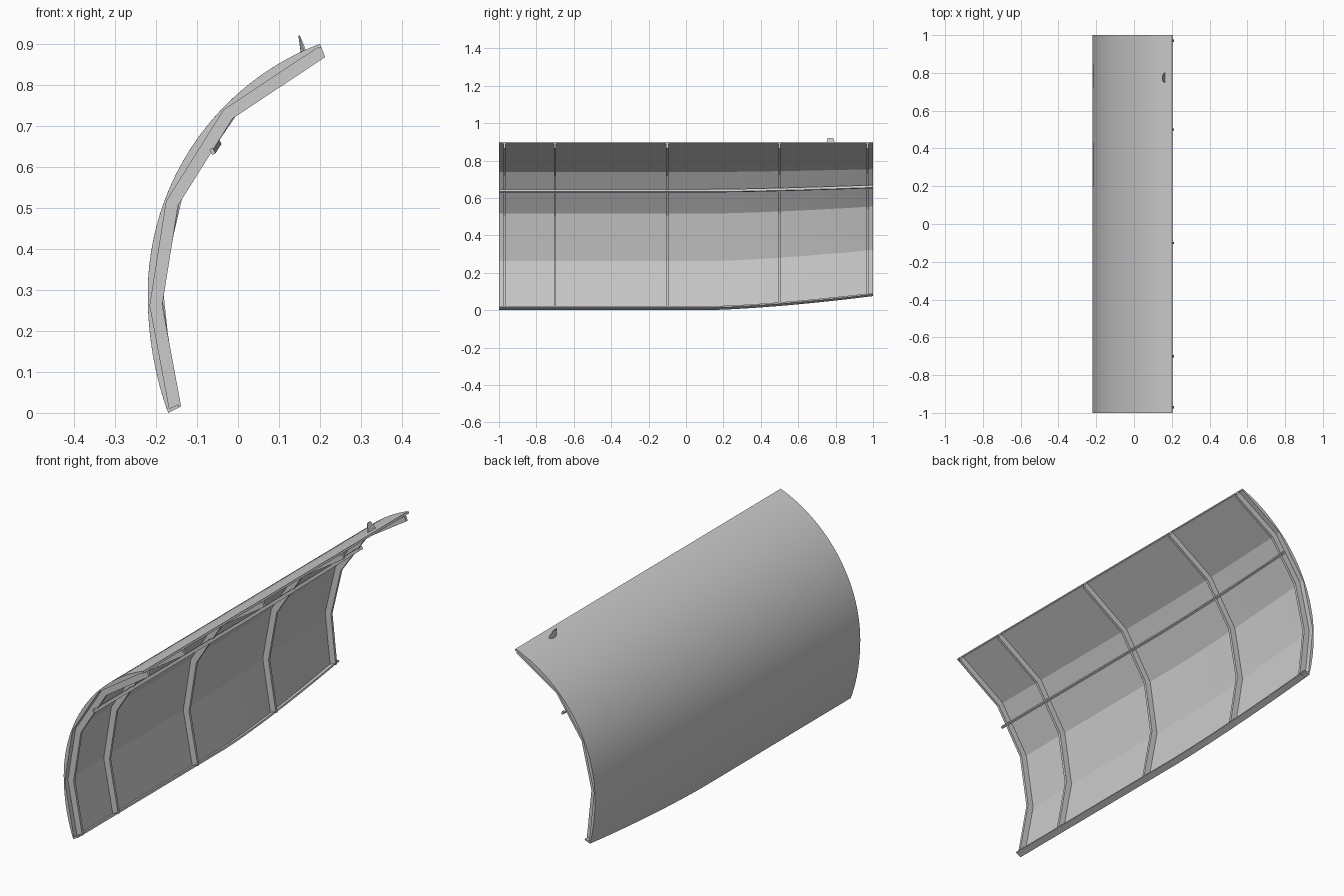
import bpy, bmesh, math

if "Cube" in bpy.data.objects:
    bpy.data.objects.remove(bpy.data.objects["Cube"])

R, CX, CZ = 0.653, 0.433, 0.29
TOP = math.asin((0.90 - CZ) / R)
KNOTS = [0, 0.25, 0.49, 0.735, 1]      # facet breaks of the inner liner


def bottom_z(y):
    return 0.075 * (max(0, y - 0.1) / 0.9) ** 1.5


def section(y, f, inset=0.0):
    """Point on the curved section at station y, fraction f from bottom to top."""
    a0 = math.asin((bottom_z(y) - CZ) / R)
    a = a0 + (TOP - a0) * f
    z = CZ + R * math.sin(a)
    x = CX - R * math.cos(a)
    if z < CZ:
        x -= 0.018 * ((CZ - z) / CZ) ** 2
    return (x + inset * math.cos(a), y, z - inset * math.sin(a))


def loft(name, rings, smooth=None):
    bm = bmesh.new()
    vs = [[bm.verts.new(p) for p in r] for r in rings]
    n = len(rings[0])
    for a, b in zip(vs, vs[1:]):
        for i in range(n):
            j = (i + 1) % n
            bm.faces.new((a[i], a[j], b[j], b[i]))
    bm.faces.new(vs[0])
    bm.faces.new(vs[-1])
    bmesh.ops.recalc_face_normals(bm, faces=bm.faces[:])
    me = bpy.data.meshes.new(name)
    bm.to_mesh(me)
    bm.free()
    ob = bpy.data.objects.new(name, me)
    bpy.context.collection.objects.link(ob)
    if smooth:
        bpy.ops.object.select_all(action='DESELECT')
        bpy.context.view_layer.objects.active = ob
        ob.select_set(True)
        bpy.ops.object.shade_smooth_by_angle(angle=math.radians(smooth))
    return ob


STATIONS = [-1, 0.1] + [0.1 + 0.9 * i / 12 for i in range(1, 13)]

# Panel: smooth outer skin, faceted inner liner
N = 36
loft("curved_panel",
     [[section(y, i / N) for i in range(N + 1)] +
      [section(y, f, 0.005) for f in reversed(KNOTS)] for y in STATIONS], 15)

# Cross ribs following the liner facets
for k, y in enumerate((-0.97, -0.7, -0.1, 0.5, 0.97)):
    rings = []
    for f in KNOTS:
        (xo, _, zo), (xi, _, zi) = section(y, f, 0.003), section(y, f, 0.035)
        rings.append([(xo, y - 0.006, zo), (xi, y - 0.006, zi),
                      (xi, y + 0.006, zi), (xo, y + 0.006, zo)])
    loft(f"rib_{k + 1}", rings)


# Edge rails along the bottom and top
def edge_rail(name, f0, f1, depth):
    loft(name, [[section(y, f0, 0.001), section(y, f0, depth),
                 section(y, f1, depth), section(y, f1, 0.001)] for y in STATIONS])


edge_rail("bottom_rail", 0, 0.008, 0.03)
edge_rail("top_rail", 0.993, 1, 0.01)

# Long stringer resting on the inner edges of the ribs
rings = []
for y in STATIONS:
    a, b = section(y, KNOTS[2], 0.035), section(y, KNOTS[3], 0.035)
    x = a[0] + (b[0] - a[0]) * 0.62
    z = a[2] + (b[2] - a[2]) * 0.62
    rings.append([(x - 0.006, y, z + 0.005), (x + 0.002, y, z + 0.009),
                  (x + 0.009, y, z - 0.004), (x + 0.001, y, z - 0.008)])
loft("stringer", rings)


# Small raked fin with a half-moon cross-section
def moon(x, z, half, thick, yc):
    return [(x - thick * math.sin(math.pi * i / 8),
             yc - half * math.cos(math.pi * i / 8), z) for i in range(9)]


loft("fin", [moon(0.168, 0.878, 0.03, 0.015, 0.775),
             moon(0.151, 0.92, 0.014, 0.004, 0.772)], 30)
